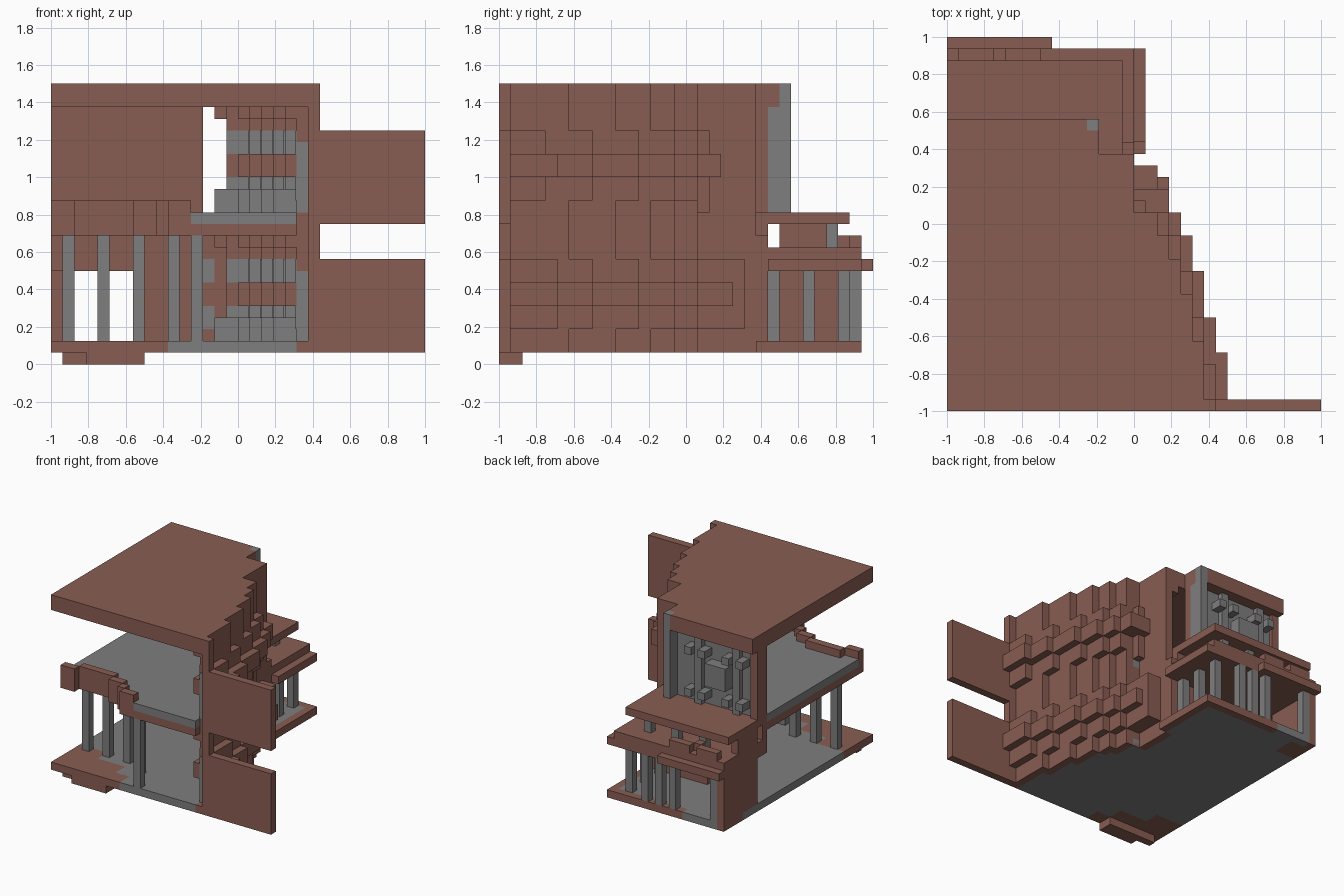
import bpy, bmesh
from mathutils import Matrix, Vector

U = 1 / 16  # every part sits on a grid of this size

cube = bpy.data.objects.get("Cube")
if cube:
    bpy.data.objects.remove(cube, do_unlink=True)


def material(name, rgb):
    m = bpy.data.materials.new(name)
    m.use_nodes = True
    m.diffuse_color = (*rgb, 1)
    m.node_tree.nodes["Principled BSDF"].inputs["Base Color"].default_value = (*rgb, 1)
    return m


BROWN = material("brown clay", (0.25, 0.11, 0.085))
GREY = material("grey stone", (0.21, 0.21, 0.21))


def build(name, mat, boxes):
    """One object made of boxes given as grid ranges x0 x1 y0 y1 z0 z1."""
    bm = bmesh.new()
    for x0, x1, y0, y1, z0, z1 in boxes:
        size = Vector((x1 - x0, y1 - y0, z1 - z0)) * U
        mid = Vector(((x0 + x1) / 2 - 16, (y0 + y1) / 2 - 16, (z0 + z1) / 2)) * U
        bmesh.ops.create_cube(bm, size=1, matrix=Matrix.Translation(mid) @ Matrix.Diagonal((*size, 1)))
    mesh = bpy.data.meshes.new(name)
    bm.to_mesh(mesh)
    bm.free()
    mesh.materials.append(mat)
    bpy.context.collection.objects.link(bpy.data.objects.new(name, mesh))


# Stepped side wall: y start, y end, outer x
STEPS = [(1, 6, 22), (6, 10, 21), (10, 13, 20), (13, 15, 19), (15, 17, 18), (17, 22, 16)]
NEXT = [s[2] for s in STEPS[1:]] + [16]
FLOORS = (2, 13)

wall, lining, bench, trim = [], [], [], []
for (a, b, w), n in zip(STEPS, NEXT):
    wall.append((w - 1, w, a, b, 1, 24))
    wall.append((n - 1, w, b - 1, b, 1, 24))
    for f in FLOORS:
        trim.append((w - 2, w - 1, a, b, f + 8, f + 9))
        if w > 16:
            bench.append((n - 2, w - 1, b - 2, b - 1, f, f + 2))
            for z in (f + 1, f + 5):
                lining.append((w - 1.1, w - 1, a, b - 1, z, z + 2))
                lining.append((n - 1, w - 1, b - 1.1, b - 1, z, z + 2))
build("stepped_side_wall", BROWN, wall)
build("side_wall_lining", GREY, lining)
build("wall_benches", GREY, bench)
build("ceiling_trim", BROWN, trim)

# Projecting shelf with blocks above and below on each storey
shelf, blocks = [], []
for z, end in ((3, 20), (14, 19)):
    for a, b, w in ((1, 5, 24), (5, 8, 23), (8, 12, 22), (12, 15, 21), (15, 17, 20), (17, end, 19)):
        shelf.append((w - 4, w, a, b, z + 2, z + 4))
    for a, b, w in ((1, 5 if z == 3 else 4, 23), (6, 8, 22), (10, 12, 21), (13, 15, 20), (15, 17, 19)):
        blocks += [(w - 2, w, a, b, z, z + 2), (w - 2, w, a, b, z + 4, z + 6)]
blocks += [(15, 18, 17, 21, 3, 9), (15, 17, 17, 18, 13, 20)]
build("outer_shelves", BROWN, shelf)
build("shelf_blocks", BROWN, blocks)

# Front screen wall with two wings
build("front_screen", BROWN, [(22, 23, 0, 1, 1, 24), (23, 32, 0, 1, 1, 9), (23, 32, 0, 1, 12, 20)])
build("front_jambs", GREY, [(21, 22, 0.9, 1, f, f + 6) for f in FLOORS])

# Roof
build("roof", BROWN, [(0, w, a, b, 22, 24) for a, b, w in STEPS]
      + [(0, 23, 0, 1, 22, 24), (0, 12, 22, 25, 22, 24), (12, 13, 22, 24, 22, 24)])

# Ground slab: grey field, brown border and front left patch
ground = [(0, w - 1, a, b, 1, 2) for a, b, w in STEPS[1:]]
ground += [(4, 21, 4, 6, 1, 2), (8, 21, 2, 4, 1, 2), (10, 21, 0, 2, 1, 2)]
ground += [(0, 16, 22, 27, 1, 2), (3, 16, 27, 30, 1, 2), (1, 6, 30, 31, 1, 2)]
build("ground_floor", GREY, ground)
build("ground_floor_border", BROWN, [
    (0, 4, 4, 6, 1, 2), (0, 8, 2, 4, 1, 2), (0, 10, 0, 2, 1, 2), (21, 22, 0, 1, 1, 2),
    (16, 17, 22, 31, 1, 2), (6, 16, 30, 31, 1, 2), (0, 3, 27, 30, 1, 2), (0, 1, 30, 31, 1, 2)])
build("front_step", BROWN, [(1, 3, 1, 2, 0, 1), (3, 6, 0, 1, 0, 1), (6, 8, 0, 2, 0, 1), (2, 6, 1, 2, 0, 1)])

# Middle floor, its front edge stepping back to the left
FRONT = [(0, 2, 3), (2, 7, 4), (7, 9, 3), (9, 10, 2), (10, 12, 1), (12, 21, 0)]
for name, mat, z in (("middle_ceiling", BROWN, 11), ("middle_floor", GREY, 12)):
    parts = [(0, w - 1, a, b, z, z + 1) for a, b, w in STEPS[1:]]
    parts += [(x0, x1, y, 6, z, z + 1) for x0, x1, y in FRONT]
    build(name, mat, parts)
build("front_rail", BROWN, [(x0, x1, y - 1, y, 11, 14) for x0, x1, y in FRONT[:-1]])
build("front_posts", GREY, [(x, x + 1, 5, 6, 2, 11) for x in (1, 4, 7)]
      + [(10, 11, 3, 4, 2, 11), (12, 13, 0, 1, 2, 11)])

# Back walls
build("lower_back_wall", BROWN, [(8, 16, 22, 23, 2, 11), (0, 8, 22, 23, 8, 11), (0, 15, 22, 23, 11, 13)])
build("lower_back_panes", GREY, [(13, 14, 21.9, 22, z, z + 2) for z in (3, 7)])
build("upper_back_wall", BROWN, [(0, 13, 22, 23, 13, 22), (0, 1, 23, 24, 13, 22)])
build("upper_back_cladding", GREY, [(1, 12, 23, 23.5, 13, 22)])
build("corner_post", GREY, [(12, 13, 24, 25, 13, 24), (12, 13, 23, 24, 13, 22)])

# Window with posts and brackets on the back
window = [(4, 7, 23.5, 25, 16, 19)]
for x in (2.5, 8):
    window.append((x, x + 1, 23.5, 24.2, 13, 22))
    for z in (14, 19.5):
        window.append((x - 1, x + 2, 23.5, 24, z, z + 1))
        window += [(x + d, x + d + 1, 24, 25, z, z + 1) for d in (-1, 1)]
build("back_window", GREY, window)

# Back porch
build("porch_side_panel", BROWN, [(0, 1, 24, 31, 2, 8)])
build("porch_posts", GREY, [(14, 15, y, y + 1, 2, 8) for y in (23, 26, 29)]
      + [(x, x + 1, 30, 31, 2, 8) for x in (1, 7, 9, 11)])
build("porch_deck", BROWN, [(0, 17, 23, 31, 8, 9), (0, 9, 31, 32, 8, 9), (0, 16, 23, 31, 9, 10)])
build("deck_rail", BROWN, [(1, 4, 30, 31, 10, 11), (5, 8, 30, 31, 10, 11), (4, 5, 29, 30, 10, 11),
                           (0, 1, 24, 28, 10, 12)])
build("deck_posts", GREY, [(x, x + 1, 28, 29, 10, 12) for x in (4, 8, 12)])
build("porch_canopy", BROWN, [(0, 15, 23, 30, 12, 13)])
